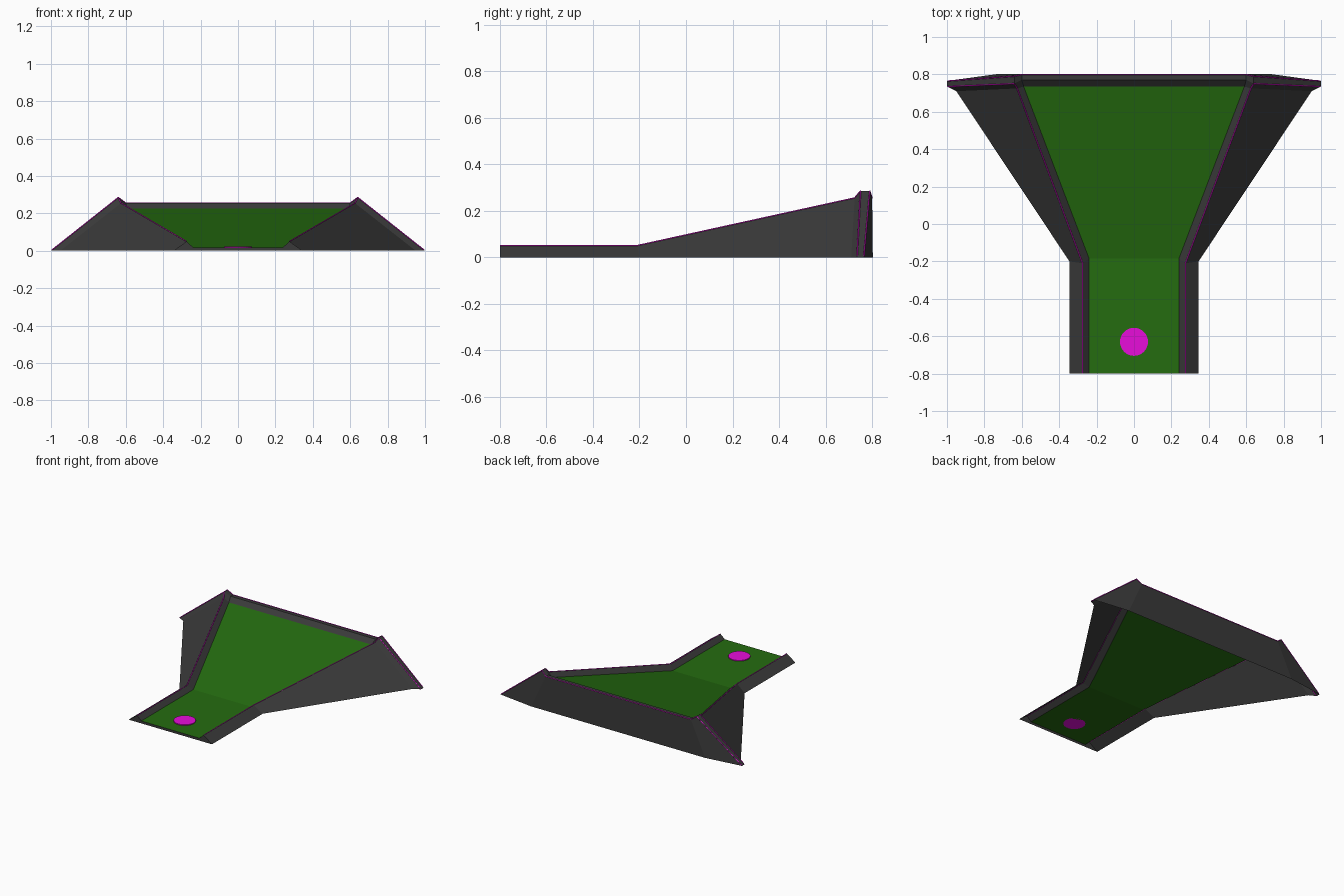
import bpy

if "Cube" in bpy.data.objects:
    bpy.data.objects.remove(bpy.data.objects["Cube"])

def mat(name, rgb):
    m = bpy.data.materials.new(name)
    m.diffuse_color = (*rgb, 1)
    m.use_nodes = True
    m.node_tree.nodes["Principled BSDF"].inputs["Base Color"].default_value = m.diffuse_color
    return m

GRAY = mat("charcoal", (0.042, 0.042, 0.042))
GREEN = mat("turf green", (0.018, 0.15, 0.005))
PINK = mat("magenta", (0.8, 0.004, 0.7))

def mirror(ob):
    ob.modifiers.new("mirror", 'MIRROR').use_clip = True

def shell(name, pts, faces, m):
    """Half shell (x >= 0), mirrored across x = 0."""
    keys = list(pts)
    me = bpy.data.meshes.new(name)
    me.from_pydata([pts[k] for k in keys], [], [[keys.index(k) for k in f.split()] for f in faces])
    me.materials.append(m)
    ob = bpy.data.objects.new(name, me)
    bpy.context.collection.objects.link(ob)
    mirror(ob)
    return ob

# stations: i = inner turf edge, r = ridge, o = outer foot
P = {
    'i0': (.24, -.8, .018), 'r0': (.275, -.8, .05), 'o0': (.345, -.8, 0),
    'i1': (.24, -.185, .018), 'r1': (.275, -.21, .05), 'o1': (.345, -.2, 0),
    'i2': (.59, .735, .225), 'r2': (.625, .725, .255), 'o2': (.95, .71, 0),
    'i3': (.60, .77, .255), 'r3': (.64, .75, .285), 'o3': (1, .735, 0),
    'i4': (.60, .80, .255), 'r4': (.64, .79, .285), 'o4': (1, .765, 0),
    'b': (.72, .803, 0), 'c0': (0, -.8, .018), 'c1': (0, -.185, .018),
    'c2': (0, .735, .225), 'c3': (0, .77, .255), 'c4': (0, .80, .255),
    'cb': (0, .803, 0), 'f': (.24, -.8, 0), 'cf': (0, -.8, 0),
}

# curbs, side slopes, corner ribs, back wall and front lip
shell("curb_and_walls", P, [
    'i0 r0 r1 i1', 'r0 o0 o1 r1', 'i1 r1 r2 i2', 'r1 o1 o2 r2',
    'i2 r2 r3 i3', 'r2 o2 o3 r3', 'i3 r3 r4 i4', 'r3 o3 o4 r4',
    'c2 i2 i3 c3', 'c3 i3 i4 c4', 'i4 r4 o4 b', 'c4 i4 b cb',
    'cf f i0 c0', 'f o0 r0 i0'], GRAY)

# playing surface
G = {k: P[k] for k in ('c0', 'c1', 'c2', 'i0', 'i1', 'i2')}
shell("turf", G, ['c0 i0 i1 c1', 'c1 i1 i2 c2'], GREEN)

# thin trim lines along the ridges and corner ribs
def trim(name, points):
    cu = bpy.data.curves.new(name, 'CURVE')
    cu.dimensions = '3D'
    cu.bevel_depth = 0.003
    cu.bevel_resolution = 0
    sp = cu.splines.new('POLY')
    sp.points.add(len(points) - 1)
    for p, c in zip(sp.points, points):
        p.co = (*c, 1)
    cu.materials.append(PINK)
    ob = bpy.data.objects.new(name, cu)
    bpy.context.collection.objects.link(ob)
    mirror(ob)

trim("ridge_trim", [P[k] for k in ('r0', 'r1', 'r2', 'r3')])
trim("rib_front_trim", [P['r3'], (.995, .735, .004)])
trim("rib_back_trim", [P['r4'], (.995, .765, .004)])
trim("back_trim", [P['c4'], P['i4'], P['r4']])

# target disc
bpy.ops.mesh.primitive_cylinder_add(vertices=32, radius=.075, depth=.006, location=(0, -.63, .021))
disc = bpy.context.object
disc.name = "hole_disc"
disc.data.materials.append(PINK)
